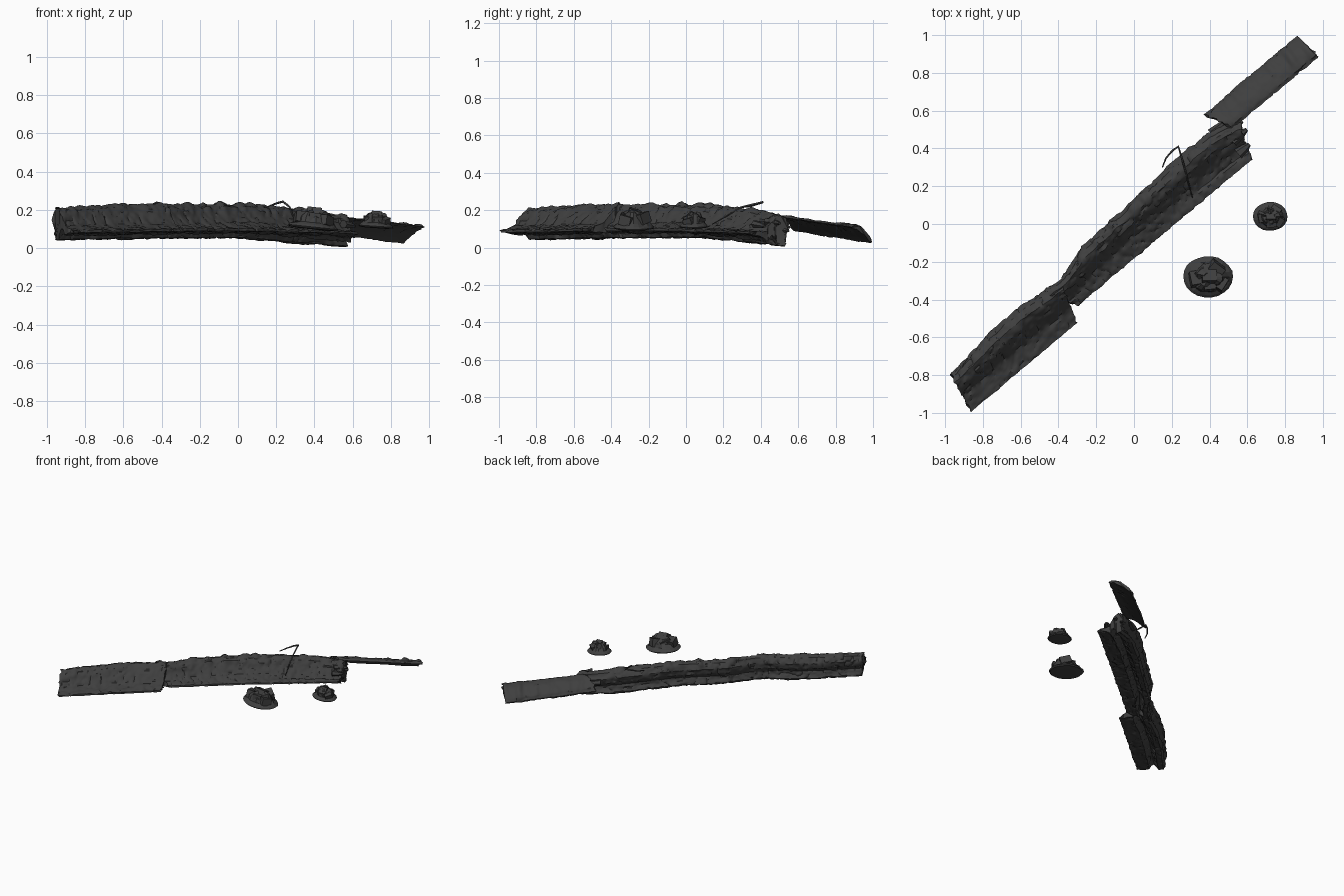
import bpy, bmesh, math, random
from mathutils import Vector, Matrix, noise

if "Cube" in bpy.data.objects:
    bpy.data.objects.remove(bpy.data.objects["Cube"])

random.seed(4)
ANG = math.radians(40)
C, S = math.cos(ANG), math.sin(ANG)

char = bpy.data.materials.new("charred_wood")
char.diffuse_color = (0.05, 0.05, 0.05, 1)
char.use_nodes = True
char.node_tree.nodes["Principled BSDF"].inputs["Base Color"].default_value = char.diffuse_color


def lerp(a, b, t):
    return a + (b - a) * t


def along(table, u):
    """Piecewise linear lookup."""
    for (a, va), (b, vb) in zip(table, table[1:]):
        if u <= b:
            return lerp(va, vb, max(0, (u - a) / (b - a)))
    return table[-1][1]


def to_world(u, v, z):
    return Vector((C * u - S * v, S * u + C * v, max(z, 0.0)))


def finish(bm, name, angle=None):
    bmesh.ops.recalc_face_normals(bm, faces=bm.faces)
    me = bpy.data.meshes.new(name)
    bm.to_mesh(me)
    bm.free()
    me.materials.append(char)
    ob = bpy.data.objects.new(name, me)
    bpy.context.collection.objects.link(ob)
    if angle:
        bpy.ops.object.select_all(action='DESELECT')
        bpy.context.view_layer.objects.active = ob
        ob.select_set(True)
        bpy.ops.object.shade_smooth_by_angle(angle=math.radians(angle))
    return ob


def loft(bm, rings):
    vs = [[bm.verts.new(p) for p in r] for r in rings]
    n = len(vs[0])
    for a, b in zip(vs, vs[1:]):
        for i in range(n):
            j = (i + 1) % n
            bm.faces.new((a[i], a[j], b[j], b[i]))
    caps = [bm.faces.new(vs[0]), bm.faces.new(vs[-1])]
    bmesh.ops.triangulate(bm, faces=caps)


def sweep(name, profile, place, steps, rough, sub=4):
    """Sweep a resampled profile lengthwise with bark noise and cracks."""
    pts = []
    for (a, b) in zip(profile, profile[1:] + profile[:1]):
        d = Vector((b[0] - a[0], b[1] - a[1])).normalized()
        for k in range(sub):
            pts.append((lerp(a[0], b[0], k / sub), lerp(a[1], b[1], k / sub), -d.y, d.x))
    rings = []
    for i in range(steps + 1):
        t = i / steps
        ring = []
        for f, g, nf, ng in pts:
            u, v, z = place(t, f, g)
            n1 = noise.noise((u * 9, v * 22, z * 22))
            n2 = noise.noise((u * 34, v * 45, z * 45))
            crack = max(0, 0.12 - abs(noise.noise((u * 13 + 7, v * 16, z * 16)))) / 0.12
            knob = max(0, g - 0.6) * max(0, noise.noise((u * 17, 3.1, v * 6)))
            d = rough * (0.7 * n1 + 0.6 * n2 - 0.8 * crack + 7 * knob)
            if i in (0, steps):
                u += 0.02 * noise.noise((f * 7, g * 7, t * 9))
            ring.append(to_world(u, v + nf * d, z + ng * d))
        rings.append(ring)
    bm = bmesh.new()
    loft(bm, rings)
    return finish(bm, name, 32)


# Trunk section: thin front flange, steep inner face, bark crest, grooved back
trunk = [(0, .30), (.16, .36), (.36, .47), (.50, .68), (.62, .90), (.76, 1.0),
         (.90, .94), (1.0, .74), (.97, .52), (.86, .35), (.89, .22), (.95, .09),
         (.88, 0), (.72, .03), (.65, .20), (.57, .36), (.49, .28), (.42, .14), (.18, .20), (0, .22)]
BACK = [(-1.3, .015), (-1.1, .035), (-.96, .055), (-.74, .055), (-.60, .035), (-.48, .03),
        (-.38, .055), (-.29, .085), (.08, .10), (.37, .12), (.58, .12), (.68, .10), (.80, .055)]
TOP = [(-1.3, .205), (-1.1, .22), (-.7, .232), (-.2, .23), (.1, .232), (.3, .222), (.55, .20), (.8, .165)]
LOW = [(-1.3, .04), (-.9, .045), (-.4, .05), (.1, .05), (.4, .028), (.8, .004)]


def trunk_place(u0, skew0, u1, skew1, front):
    def place(t, f, g):
        u = lerp(u0 + skew0 * f, u1 + skew1 * f, t)
        lo, hi = along(LOW, u), along(TOP, u)
        if g < .37 and f < .4:      # keep flange level while the base sinks
            lo = lerp(lo, max(lo, .045), 1 - f)
        return u, lerp(front, along(BACK, u), f), lerp(lo, hi, g)
    return place


sweep("lower_trunk", trunk, trunk_place(-1.30, .05, -.572, .09, -.208), 85, .009)
sweep("upper_trunk", trunk, trunk_place(-.506, -.09, .695, .09, -.14), 135, .009)


# Loose arched slab of bark hanging off the far end
def plank_place(t, f, g):
    u = lerp(.73 - .07 * f, 1.318 - .015 * f, t)
    z = lerp(lerp(.165, .112, t), lerp(.092, .028, t), f)
    arch = .022 * math.sin(math.pi * min(1, f * .95))
    return u, .05 + .158 * f, z + arch + (g - .5) * .026 * (.5 + f * .6)


sweep("bark_plank", [(0, .4), (.12, 1), (.5, 1.2), (.9, 1), (1, .6), (.96, 0), (.5, -.3), (.1, 0)],
      plank_place, 55, .006)


# Splinters on the broken trunk end
def splinter(i, u, v, z, length):
    bm = bmesh.new()
    rings = []
    for t, r in ((0, .022), (.6, .016), (1, .007)):
        rings.append([to_world(u + length * t, v + r * 1.4 * math.cos(a), z + r * math.sin(a) - .01 * t)
                      for a in [k * math.tau / 6 for k in range(6)]])
    loft(bm, rings)
    finish(bm, "end_splinter_%d" % i)


for i, (u, v, z, l) in enumerate([(.66, -.07, .125, .08), (.68, .0, .14, .10),
                                  (.68, .05, .10, .11), (.62, .10, .12, .12)]):
    splinter(i, u, v, z, l)


# Bent twig
def twig(name, pts):
    cu = bpy.data.curves.new(name, 'CURVE')
    cu.dimensions = '3D'
    cu.bevel_depth = .0055
    cu.bevel_resolution = 1
    cu.use_fill_caps = True
    sp = cu.splines.new('POLY')
    sp.points.add(len(pts) - 1)
    for p, (x, y, z, r) in zip(sp.points, pts):
        p.co = (x, y, z, 1)
        p.radius = r
    cu.materials.append(char)
    bpy.context.collection.objects.link(bpy.data.objects.new(name, cu))


twig("bent_twig", [(.15, .30, .215, .6), (.17, .35, .222, .8), (.205, .39, .236, 1), (.235, .41, .243, 1.2),
                   (.25, .36, .232, 1), (.27, .29, .215, .9), (.29, .21, .165, .7), (.31, .14, .125, .5)])


# Rubble mounds: flat skirt with a jagged clump of blocks on top
def mound(name, x, y, z, rx, ry, h, tilt):
    bm = bmesh.new()
    rings = []
    for r, k in ((.6, -.06), (.93, -.02), (1, .06), (.9, .17), (.74, .28), (.64, .52), (.46, .76), (.2, .86)):
        ring = []
        for i in range(22):
            a = i * math.tau / 22
            rough = .04 if k < .2 else .25
            n = 1 + rough * noise.noise((2 * math.cos(a) + x * 9, 2 * math.sin(a), k * 3))
            ring.append(Vector((rx * r * n * math.cos(a), ry * r * n * math.sin(a), h * k * (n if k > .2 else 1))))
        rings.append(ring)
    loft(bm, rings)
    for i in range(6):
        a = i * 2.4
        d = .5 * math.sqrt(i / 6)
        s = random.uniform(.45, .6) * rx
        m = (Matrix.Translation((rx * d * math.cos(a), ry * d * math.sin(a), h * (.72 - .7 * d)))
             @ Matrix.Rotation(random.uniform(-.5, .5), 4, 'X') @ Matrix.Rotation(a, 4, 'Z')
             @ Matrix.Diagonal((s * 1.2, s, s * .75, 1)))
        bmesh.ops.create_cube(bm, size=1, matrix=m)
    ob = finish(bm, name)
    ob.location = (x, y, z)
    ob.rotation_euler = (0, math.radians(tilt), 0)


mound("large_rubble", .39, -.28, .105, .133, .11, .105, 6)
mound("small_rubble", .72, .04, .11, .092, .077, .085, 4)
